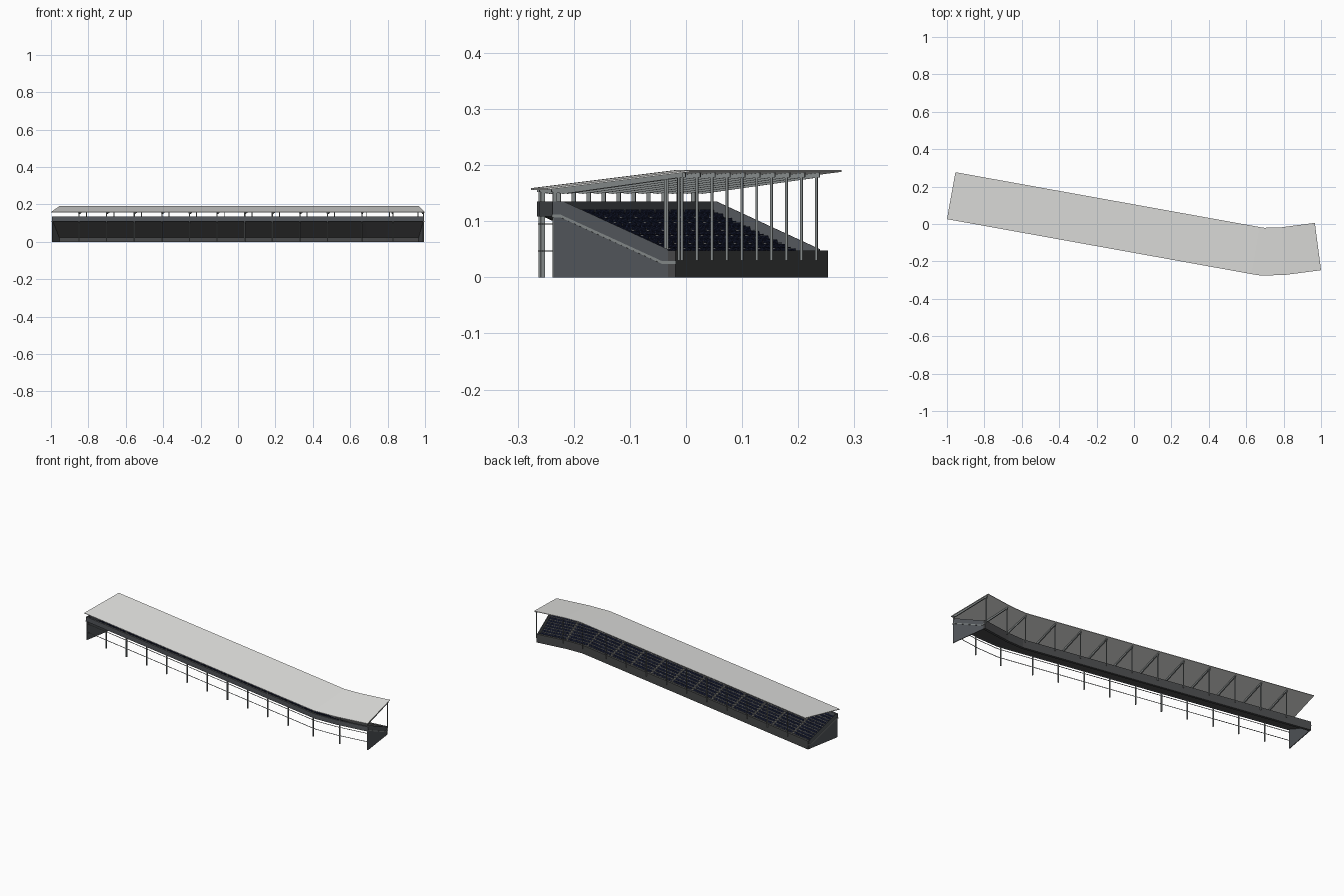
import bpy, bmesh
from mathutils import Vector

cube = bpy.data.objects.get("Cube")
if cube:
    bpy.data.objects.remove(cube)


def material(name, r, g, b):
    m = bpy.data.materials.new(name)
    m.use_nodes = True
    m.diffuse_color = (r, g, b, 1)
    m.node_tree.nodes["Principled BSDF"].inputs["Base Color"].default_value = (r, g, b, 1)
    return m


ROOF = material("pale grey roofing", 0.78, 0.78, 0.76)
DARK = material("charcoal concrete", 0.066, 0.068, 0.07)
TREAD = material("grey concrete", 0.11, 0.112, 0.115)
WALL = material("slate grey panel", 0.088, 0.096, 0.106)
STEEL = material("galvanised steel", 0.23, 0.25, 0.25)
AISLE = material("light concrete", 0.42, 0.42, 0.40)
SEAT = material("navy plastic", 0.022, 0.031, 0.09)

# Rear edge of the stand in plan, with mitred cross directions
PATH = [Vector(p) for p in [(-1.0, 0.026), (0.63, -0.268), (0.68, -0.276),
                            (0.81, -0.272), (1.0, -0.247)]]
SEGS = list(zip(PATH, PATH[1:]))
NORMALS = [Vector((a.y - b.y, b.x - a.x)).normalized() for a, b in SEGS]
MITRES = [NORMALS[0]]
for n, m in zip(NORMALS, NORMALS[1:]):
    MITRES.append((n + m) / (1 + n.dot(m)))
MITRES.append(NORMALS[-1])
DIST = [0.0]
for a, b in SEGS:
    DIST.append(DIST[-1] + (b - a).length)
LENGTH = DIST[-1]


def place(u, d, z):
    """Point at distance u along the rear edge, d across the stand, height z."""
    i = max(k for k in range(len(SEGS)) if k == 0 or DIST[k] <= u)
    t = (u - DIST[i]) / (DIST[i + 1] - DIST[i])
    p = PATH[i].lerp(PATH[i + 1], t) + MITRES[i].lerp(MITRES[i + 1], t) * d
    return (p.x, p.y, z)


def sweep(bm, profile, u0, u1):
    """Sweep a closed (d, z) profile along the bent path from u0 to u1."""
    stops = [u0] + [s for s in DIST if u0 + 1e-4 < s < u1 - 1e-4] + [u1]
    rings = [[bm.verts.new(place(u, d, z)) for d, z in profile] for u in stops]
    n = len(profile)
    for a, b in zip(rings, rings[1:]):
        for k in range(n):
            bm.faces.new((a[k], a[(k + 1) % n], b[(k + 1) % n], b[k]))
    bm.faces.new(rings[0])
    bm.faces.new(rings[-1][::-1])


def rect(d0, d1, z0, z1):
    return [(d0, z0), (d1, z0), (d1, z1), (d0, z1)]


def build(name, mat, pieces):
    """Make one object from (profile, start, end) pieces."""
    bm = bmesh.new()
    for profile, u0, u1 in pieces:
        sweep(bm, profile, u0, u1)
    bmesh.ops.recalc_face_normals(bm, faces=bm.faces)
    me = bpy.data.meshes.new(name)
    bm.to_mesh(me)
    bm.free()
    me.materials.append(mat)
    ob = bpy.data.objects.new(name, me)
    bpy.context.scene.collection.objects.link(ob)


def roof_z(d):
    return 0.156 + 0.125 * d


START, END = 0.003, LENGTH - 0.003
ROOF_W, ROOF_T = 0.255, 0.003

# Post and aisle stations along the rear edge
STATIONS = [0.15 * k for k in range(1, 11)] + [1.687, 1.857, END - 0.004]

# Sloping roof sheet
build("roof", ROOF, [([(0, roof_z(0)), (ROOF_W, roof_z(ROOF_W)),
                       (ROOF_W, roof_z(ROOF_W) + ROOF_T), (0, roof_z(0) + ROOF_T)], 0, LENGTH)])

# Tapered roof ribs
rib = [(0.008, roof_z(0.008)), (0.008, roof_z(0.008) - 0.005), (0.03, roof_z(0.03) - 0.011),
       (0.243, roof_z(0.243) - 0.008), (0.243, roof_z(0.243))]
build("roof_ribs", STEEL, [(rib, u - 0.0032, u + 0.0032) for u in STATIONS])

# Posts
build("rear_posts", STEEL, [(rect(0.0105, 0.0175, 0, roof_z(0.0105)), u - 0.0025, u + 0.0025)
                            for u in STATIONS])
build("front_posts", STEEL, [(rect(0.2345, 0.239, 0.03, roof_z(0.2345)), u - 0.002, u + 0.002)
                             for u in STATIONS])

# Rails between the rear posts
build("rear_rails", STEEL, [(rect(0.012, 0.015, z, z + 0.002), START, END - 0.001)
                            for z in (0.046, 0.094)])

# Front wall and rear parapet
build("front_wall", DARK, [(rect(0.217, 0.231, 0, 0.048), START, END)])
build("rear_parapet", WALL, [(rect(0.01, 0.02, 0.108, 0.135), START, END - 0.0005)])

# Stepped terrace with a sloping underside
ROWS, DEPTH, RISE = 11, 0.0164, 0.0077
row_front = lambda i: 0.204 - DEPTH * i
row_z = lambda i: 0.034 + RISE * i
terrace = [(0.018, 0.108), (0.024, 0.107), (0.209, 0.023), (0.217, 0.023), (0.217, 0.03), (0.204, 0.03)]
for i in range(ROWS):
    terrace += [(row_front(i), row_z(i)), (row_front(i + 1), row_z(i))]
terrace.append((0.018, row_z(ROWS - 1)))
build("terrace", TREAD, [(terrace, START + 0.002, END - 0.002)])

# End walls with a raked top, and a pale trim strip on each
end_wall = [(0.012, 0), (0.217, 0), (0.217, 0.05), (0.03, 0.135), (0.012, 0.135)]
build("end_walls", WALL, [(end_wall, START, START + 0.004), (end_wall, END - 0.004, END)])
line = [(0.008, 0.107), (0.023, 0.107), (0.206, 0.024), (0.231, 0.024)]
strip = line + [(d, z + 0.005) for d, z in reversed(line)]
build("end_trims", STEEL, [(strip, START - 0.002, START + 0.001),
                           (strip, END - 0.001, END + 0.002)])

# Aisle steps, one half step per row
AISLES = STATIONS[:-1]
build("aisle_steps", AISLE, [(rect(row_front(i + 1), row_front(i + 1) + 0.008, row_z(i) - 0.001,
                                   row_z(i) + 0.0038), u - 0.005, u + 0.005)
                             for u in AISLES for i in range(ROWS)])

# Seats: pan and backrest, in blocks between the aisles
pieces = []
bounds = [START - 0.002] + AISLES + [END + 0.002]
for a, b in zip(bounds, bounds[1:]):
    a, b = a + 0.008, b - 0.008
    count = round((b - a) / 0.0112)
    pitch = (b - a) / count
    for i in range(ROWS):
        d, z = row_front(i + 1) + 0.001, row_z(i)
        shape = [(d, z), (d + 0.003, z), (d + 0.003, z + 0.003), (d + 0.009, z + 0.003),
                 (d + 0.009, z + 0.0045), (d + 0.002, z + 0.0045), (d + 0.001, z + 0.010),
                 (d, z + 0.010)]
        for k in range(count):
            pieces.append((shape, a + pitch * (k + 0.13), a + pitch * (k + 0.87)))
build("seats", SEAT, pieces)
